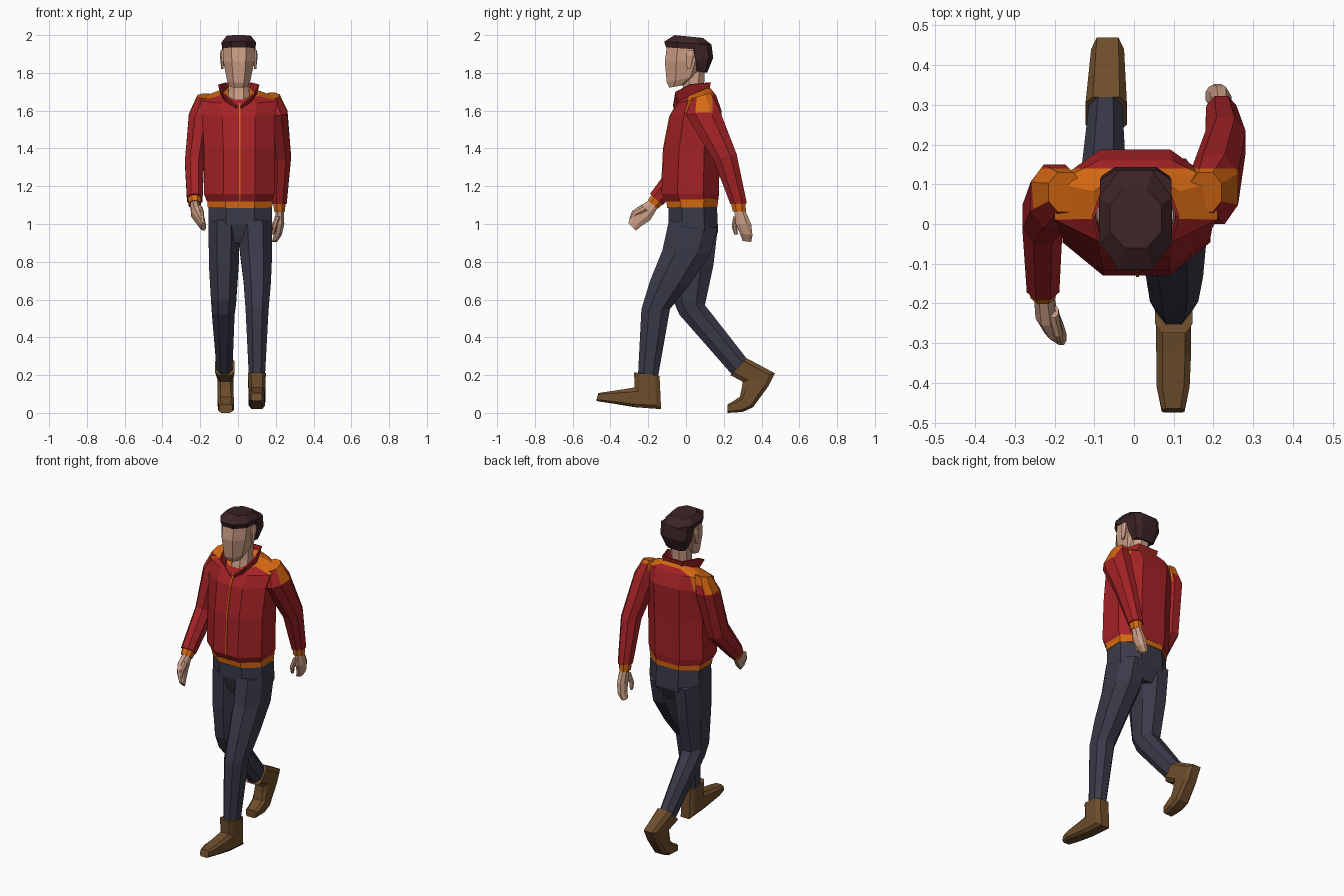
import bpy, bmesh
from mathutils import Vector


def material(name, r, g, b):
    m = bpy.data.materials.new(name)
    m.diffuse_color = (r, g, b, 1)
    return m


RED = material("red jacket", 0.37, 0.016, 0.019)
ORANGE = material("orange trim", 0.67, 0.14, 0.006)
NAVY = material("navy cloth", 0.042, 0.042, 0.068)
BROWN = material("brown leather", 0.155, 0.075, 0.025)
SKIN = material("skin", 0.60, 0.34, 0.235)
HAIR = material("dark hair", 0.045, 0.017, 0.019)


def finish(bm, name, mats):
    bmesh.ops.recalc_face_normals(bm, faces=bm.faces)
    me = bpy.data.meshes.new(name)
    bm.to_mesh(me)
    bm.free()
    for m in mats:
        me.materials.append(m)
    ob = bpy.data.objects.new(name, me)
    bpy.context.collection.objects.link(ob)
    return ob


def loft(name, rings, mat, k=0.45, yoke=False):
    """Eight-sided loft; ring = x0, x1, front y, front z, back y, back z."""
    outline = [(1, -k), (1, k), (k, 1), (-k, 1), (-1, k), (-1, -k), (-k, -1), (k, -1)]
    bm = bmesh.new()
    loops = []
    for x0, x1, fy, fz, by, bz in rings:
        c = Vector(((x0 + x1) / 2, (fy + by) / 2, (fz + bz) / 2))
        u = Vector(((x1 - x0) / 2, 0, 0))
        v = Vector((0, (by - fy) / 2, (bz - fz) / 2))
        loops.append([bm.verts.new(c + u * a + v * b) for a, b in outline])
    for p, q in zip(loops, loops[1:]):
        for i in range(8):
            j = (i + 1) % 8
            bm.faces.new((p[i], p[j], q[j], q[i]))
    bm.faces.new(loops[0])
    bm.faces.new(loops[-1])
    mats = [mat]
    if yoke:  # orange shoulder band cut into the surface
        for co, no in (((0, 0.04, 0), (0, 1, -0.05)), ((0, 0.14, 0), (0, 1, 0)), ((0, 0, 1.59), (0, 0, 1))):
            geom = bm.verts[:] + bm.edges[:] + bm.faces[:]
            bmesh.ops.bisect_plane(bm, geom=geom, plane_co=co, plane_no=Vector(no).normalized())
        edge = 0.04 + 0.05 * 1.65
        for f in bm.faces:
            c = f.calc_center_median()
            if c.z > 1.59 and c.y - 0.05 * c.z > 0.04 - 0.0825 + 0.0 and 0.04 < c.y < 0.14:
                f.material_index = 1
        mats.append(ORANGE)
    return finish(bm, name, mats)


def sym(w, *pts):
    return (0.004 - w, 0.004 + w) + pts


# Trousers: hips, forward leg, trailing leg
loft("hips", [(-0.155, 0.178, -0.092, 1.11, 0.163, 1.11),
              (-0.157, 0.182, -0.092, 1.0, 0.17, 0.96),
              (-0.12, 0.15, -0.06, 0.90, 0.13, 0.88)], NAVY)
loft("forward_leg", [(0.0, 0.18, -0.09, 1.02, 0.165, 0.98),
                     (0.01, 0.181, -0.125, 0.86, 0.13, 0.84),
                     (0.03, 0.174, -0.19, 0.70, 0.02, 0.68),
                     (0.04, 0.162, -0.236, 0.55, -0.085, 0.55),
                     (0.058, 0.142, -0.255, 0.18, -0.15, 0.18)], NAVY)
loft("trailing_leg", [(-0.156, 0.01, -0.09, 1.02, 0.168, 0.98),
                      (-0.154, 0.004, -0.09, 0.80, 0.145, 0.78),
                      (-0.142, -0.01, -0.07, 0.60, 0.10, 0.57),
                      (-0.138, -0.018, -0.035, 0.52, 0.14, 0.52),
                      (-0.112, -0.03, 0.255, 0.19, 0.335, 0.27)], NAVY)

# Boots
loft("forward_boot", [(0.053, 0.147, -0.275, 0.215, -0.14, 0.195),
                      (0.056, 0.144, -0.272, 0.135, -0.132, 0.02),
                      (0.056, 0.144, -0.33, 0.125, -0.27, 0.03),
                      (0.057, 0.14, -0.41, 0.113, -0.41, 0.053),
                      (0.07, 0.127, -0.465, 0.105, -0.475, 0.063)], BROWN, 0.65)
loft("trailing_boot", [(-0.122, -0.018, 0.235, 0.2, 0.32, 0.29),
                       (-0.108, -0.025, 0.30, 0.165, 0.47, 0.21),
                       (-0.108, -0.025, 0.295, 0.13, 0.435, 0.14),
                       (-0.108, -0.022, 0.285, 0.085, 0.355, 0.03),
                       (-0.105, -0.022, 0.255, 0.065, 0.30, 0.005),
                       (-0.10, -0.03, 0.22, 0.045, 0.22, 0.0)], BROWN, 0.65)

# Jacket body, hem and zip
loft("jacket_hem", [(-0.16, 0.181, -0.1, 1.085, 0.167, 1.09),
                    (-0.162, 0.183, -0.105, 1.135, 0.17, 1.135)], ORANGE)
front = [(-0.108, 1.12), (-0.13, 1.16), (-0.118, 1.40), (-0.085, 1.57), (-0.045, 1.64)]
loft("jacket_body", [(-0.165, 0.18, *front[0], 0.17, 1.12),
                     (-0.18, 0.192, *front[1], 0.175, 1.16),
                     (-0.18, 0.192, *front[2], 0.178, 1.40),
                     (-0.19, 0.197, *front[3], 0.188, 1.60),
                     (-0.20, 0.21, *front[4], 0.16, 1.68),
                     (-0.10, 0.11, -0.03, 1.66, 0.125, 1.725)], RED, yoke=True)
loft("zip", [(0.005, 0.013, y - 0.004, z, y + 0.01, z) for y, z in front], ORANGE, 0.9)

# Sleeves, cuffs, hands and thumbs
loft("rear_sleeve", [(0.14, 0.22, 0.03, 1.665, 0.13, 1.695),
                     (0.14, 0.262, 0.0, 1.575, 0.175, 1.61),
                     (0.18, 0.281, 0.145, 1.34, 0.268, 1.37),
                     (0.182, 0.258, 0.235, 1.105, 0.322, 1.11)], RED, yoke=True)
loft("front_sleeve", [(-0.215, -0.13, 0.03, 1.665, 0.13, 1.69),
                      (-0.26, -0.14, -0.01, 1.57, 0.15, 1.59),
                      (-0.281, -0.18, -0.05, 1.35, 0.085, 1.30),
                      (-0.27, -0.188, -0.19, 1.16, -0.125, 1.10)], RED, yoke=True)
loft("rear_cuff", [(0.188, 0.252, 0.238, 1.11, 0.315, 1.115),
                   (0.19, 0.248, 0.248, 1.065, 0.317, 1.065)], ORANGE)
loft("front_cuff", [(-0.266, -0.194, -0.182, 1.155, -0.125, 1.105),
                    (-0.26, -0.198, -0.202, 1.125, -0.148, 1.08)], ORANGE)
loft("rear_hand", [(0.2, 0.243, 0.255, 1.08, 0.31, 1.08),
                   (0.195, 0.245, 0.262, 1.0, 0.345, 1.0),
                   (0.19, 0.232, 0.285, 0.95, 0.352, 0.94),
                   (0.18, 0.208, 0.30, 0.91, 0.345, 0.905)], SKIN)
loft("rear_thumb", [(0.195, 0.225, 0.25, 1.04, 0.29, 1.04),
                    (0.18, 0.205, 0.242, 0.985, 0.27, 0.985),
                    (0.18, 0.195, 0.255, 0.945, 0.275, 0.945)], SKIN)
loft("front_hand", [(-0.252, -0.205, -0.195, 1.125, -0.15, 1.085),
                    (-0.248, -0.195, -0.255, 1.09, -0.19, 1.02),
                    (-0.225, -0.178, -0.29, 1.055, -0.235, 0.99),
                    (-0.195, -0.17, -0.305, 1.005, -0.265, 0.965)], SKIN)
loft("front_thumb", [(-0.22, -0.19, -0.235, 1.10, -0.205, 1.07),
                     (-0.205, -0.18, -0.285, 1.07, -0.26, 1.045),
                     (-0.195, -0.178, -0.30, 1.03, -0.285, 1.015)], SKIN)

# Collar: open strip folded around the neck
low = [(0.006, -0.058, 1.615), (0.06, -0.035, 1.645), (0.085, 0.04, 1.67), (0.055, 0.115, 1.70)]
high = [(0.012, -0.064, 1.63), (0.085, -0.055, 1.70), (0.102, 0.02, 1.74), (0.065, 0.125, 1.75)]
bm = bmesh.new()
rows = []
for half in (low, high):
    pts = half + [(-x, y, z) for x, y, z in reversed(half)]
    rows.append([bm.verts.new((x + 0.004, y, z)) for x, y, z in pts])
for i in range(7):
    bm.faces.new((rows[0][i], rows[0][i + 1], rows[1][i + 1], rows[1][i]))
collar = finish(bm, "collar", [RED])
thick = collar.modifiers.new("thickness", "SOLIDIFY")
thick.thickness = 0.008

# Neck, head and ears
loft("neck", [sym(0.06, -0.04, 1.62, 0.09, 1.66), sym(0.055, -0.02, 1.70, 0.095, 1.72),
              sym(0.055, -0.01, 1.78, 0.10, 1.82)], SKIN)
loft("head", [sym(0.045, -0.088, 1.722, -0.01, 1.735), sym(0.062, -0.102, 1.75, 0.07, 1.785),
              sym(0.082, -0.112, 1.86, 0.11, 1.86), sym(0.084, -0.10, 1.95, 0.11, 1.95)], SKIN)
for side, x in (("left", -0.083), ("right", 0.091)):
    loft(side + "_ear", [(x - 0.006, x + 0.006, 0.005, 1.82, 0.025, 1.825),
                         (x - 0.013, x + 0.013, 0.0, 1.89, 0.045, 1.895),
                         (x - 0.008, x + 0.008, 0.005, 1.92, 0.04, 1.92)], SKIN)

# Hair: top cap and back of the head
loft("hair_top", [sym(0.086, -0.106, 1.935, 0.13, 1.92), sym(0.092, -0.116, 1.965, 0.135, 1.95),
                  sym(0.065, -0.06, 2.0, 0.09, 1.985)], HAIR)
loft("hair_back", [sym(0.062, 0.05, 1.81, 0.112, 1.80), sym(0.085, 0.03, 1.86, 0.144, 1.88),
                   sym(0.09, 0.015, 1.95, 0.135, 1.95)], HAIR, 0.6)
